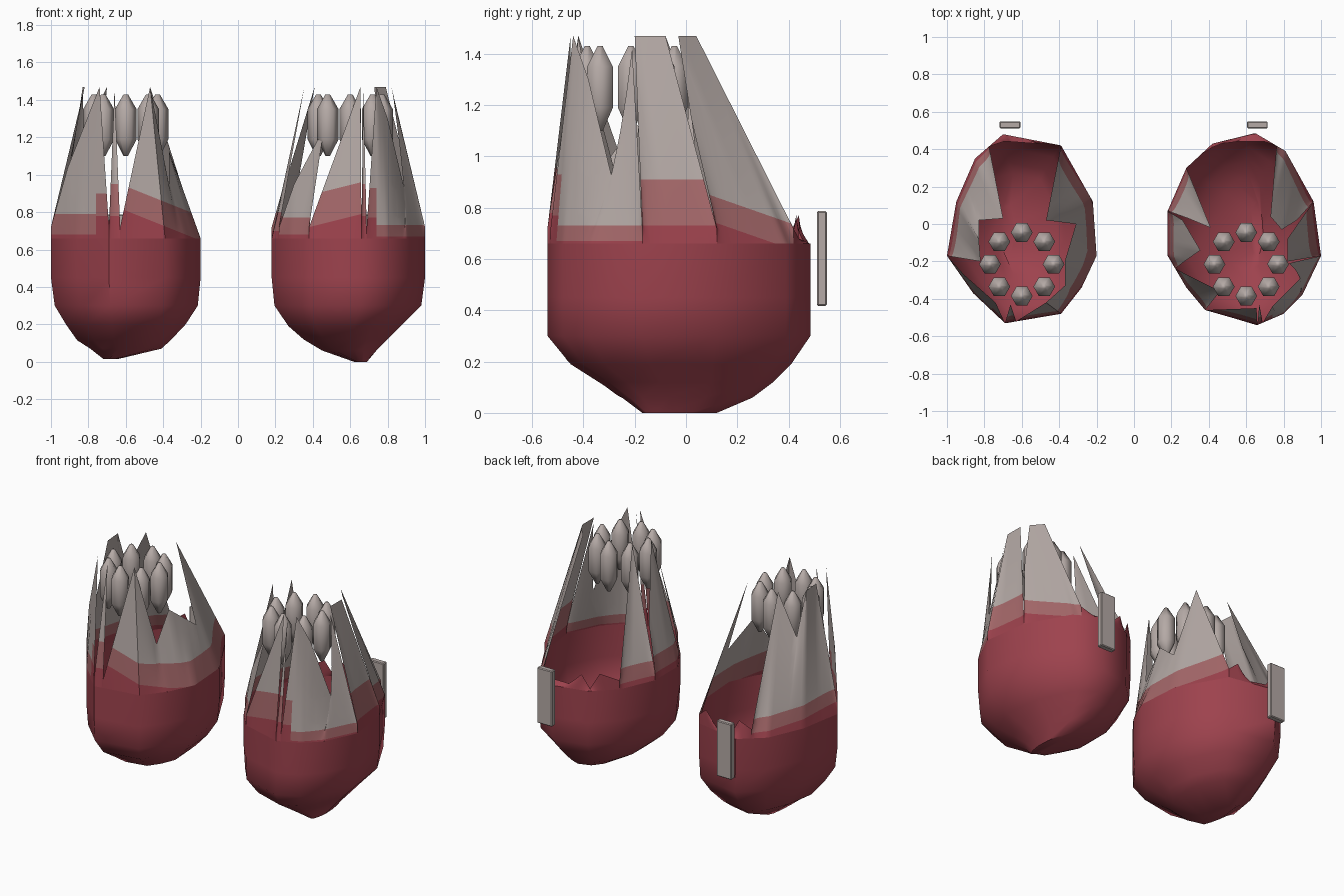
import bpy, bmesh, math
from mathutils import Vector

if "Cube" in bpy.data.objects:
    bpy.data.objects.remove(bpy.data.objects["Cube"])


def material(name, rgb):
    m = bpy.data.materials.new(name)
    m.diffuse_color = (*rgb, 1)
    m.use_nodes = True
    m.node_tree.nodes["Principled BSDF"].inputs["Base Color"].default_value = m.diffuse_color
    return m


MATS = [material("deep red", (0.34, 0.055, 0.075)),
        material("dusty pink", (0.38, 0.14, 0.145)),
        material("warm grey", (0.46, 0.40, 0.38))]
GREY = MATS[2]
BASE = 0.66   # height where the petals begin


def finish(bm, name, mats, angle=40):
    me = bpy.data.meshes.new(name)
    bm.to_mesh(me)
    bm.free()
    ob = bpy.data.objects.new(name, me)
    bpy.context.collection.objects.link(ob)
    for m in mats:
        me.materials.append(m)
    bpy.ops.object.select_all(action='DESELECT')
    ob.select_set(True)
    bpy.context.view_layer.objects.active = ob
    bpy.ops.object.shade_smooth_by_angle(angle=math.radians(angle))
    return ob


def along(points, t, closed=False):
    """Point on a polyline, one unit of t per segment."""
    n = len(points)
    i = int(math.floor(t + 1e-6))
    if not closed:
        i = min(i, n - 2)
    return Vector(points[i % n]).lerp(Vector(points[(i + 1) % n]), t - i)


def cup(name, outline, levels):
    """Rounded lower shell, open at the top; each level gives z and its x and y extents."""
    xs, ys = zip(*outline)
    x0, x1, y0, y1 = min(xs), max(xs), min(ys), max(ys)
    bm = bmesh.new()
    rings = []
    for z, a, b, c, d in levels + [(0.45, x0, x1, y0, y1), (BASE, x0, x1, y0, y1)]:
        rings.append([bm.verts.new((a + (b - a) * (x - x0) / (x1 - x0),
                                    c + (d - c) * (y - y0) / (y1 - y0), z)) for x, y in outline])
    n = len(outline)
    bm.faces.new(rings[0][::-1])
    for lo, hi in zip(rings, rings[1:]):
        for i in range(n):
            j = (i + 1) % n
            bm.faces.new((lo[i], lo[j], hi[j], hi[i]))
    finish(bm, name, MATS[:1], 50)


def cut(bm, co, no):
    bmesh.ops.bisect_plane(bm, geom=bm.verts[:] + bm.edges[:] + bm.faces[:],
                           plane_co=co, plane_no=no)


def petal(name, outline, t0, t1, tips, red_top, pink_top, slope=(0, 0), lift=None, notch=0.72):
    """Shard ruled from the cup rim up to a pointed top edge, banded by height.
    The bands tilt by slope, measured from the start of the petal; lift gives
    (x, side, red, pink) for a strip at one side whose bands are higher."""
    start, end = [along(outline, t, True) for t in (t0, t1)]
    top = [(*start, notch), *tips, (*end, notch)]
    segs = len(top) - 1
    cols, rows = segs * 6, 4
    bm = bmesh.new()
    grid = []
    for c in range(cols + 1):
        f = c / cols
        p = along(outline, t0 + (t1 - t0) * f, True)
        lo, hi = Vector((p.x, p.y, BASE)), along(top, f * segs)
        grid.append([bm.verts.new(lo.lerp(hi, r / rows)) for r in range(rows + 1)])
    for a, b in zip(grid, grid[1:]):
        for r in range(rows):
            bm.faces.new((a[r], b[r], b[r + 1], a[r + 1]))
    # cut at the colour boundaries, then colour by height
    for z in (red_top, pink_top):
        cut(bm, (*start, z), (-slope[0], -slope[1], 1))
    if lift:
        cut(bm, (lift[0], 0, 0), (1, 0, 0))
        for z in lift[2:]:
            cut(bm, (0, 0, z), (0, 0, 1))
    for f in bm.faces:
        c = f.calc_center_median()
        z = c.z - slope[0] * (c.x - start.x) - slope[1] * (c.y - start.y)
        red, pink = red_top, pink_top
        if lift and (c.x - lift[0]) * lift[1] > 0:
            z, red, pink = c.z, lift[2], lift[3]
        f.material_index = 0 if z < red else 1 if z < pink else 2
    finish(bm, name, MATS)


def capsules(name, cx, cy):
    """Ring of eight six-sided pointed capsules."""
    bm = bmesh.new()
    for k in range(8):
        a = k * math.pi / 4
        x, y = cx + 0.17 * math.cos(a), cy + 0.17 * math.sin(a)
        rings = [[bm.verts.new((x + r * math.cos(h * math.pi / 3),
                                y + r * math.sin(h * math.pi / 3), z)) for h in range(6)]
                 for z, r in ((1.10, 0.012), (1.19, 0.058), (1.35, 0.058), (1.43, 0.012))]
        bm.faces.new(rings[0][::-1])
        bm.faces.new(rings[-1])
        for lo, hi in zip(rings, rings[1:]):
            for i in range(6):
                j = (i + 1) % 6
                bm.faces.new((lo[i], lo[j], hi[j], hi[i]))
    finish(bm, name, [GREY], 80)


def plate(name, cx):
    """Thin upright plate behind the cup."""
    bm = bmesh.new()
    bmesh.ops.create_cube(bm, size=1)
    for v in bm.verts:
        v.co = (cx + v.co.x * 0.11, 0.53 + v.co.y * 0.038, 0.602 + v.co.z * 0.37)
    bmesh.ops.bevel(bm, geom=bm.edges[:], offset=0.005, segments=1, affect='EDGES')
    finish(bm, name, [GREY], 20)


LEFT = [(-1, -.17), (-.86, -.37), (-.69, -.53), (-.39, -.48), (-.28, -.34), (-.2, -.17),
        (-.22, .12), (-.39, .42), (-.7, .48), (-.85, .35), (-.95, .12)]
RIGHT = [(.18, -.17), (.28, -.34), (.38, -.46), (.66, -.54), (.8, -.48), (.9, -.38), (1, -.17),
         (.96, .12), (.81, .39), (.65, .485), (.42, .43), (.28, .3), (.18, .07)]

# cup levels: z, x range, y range
LEFT_LEVELS = [(.015, -.72, -.64, -.17, .12), (.07, -.79, -.41, -.27, .27),
               (.115, -.86, -.36, -.33, .33), (.2, -.92, -.28, -.46, .41),
               (.3, -.98, -.215, -.53, .475)]
RIGHT_LEVELS = [(0, .62, .69, -.17, .12), (.06, .45, .74, -.25, .26),
                (.12, .35, .8, -.34, .34), (.19, .27, .87, -.45, .41),
                (.3, .195, .98, -.54, .485)]

# petal: name, rim start, rim end, top points, red height, pink height, band slope, lifted strip
LEFT_PETALS = [
    ("back_outer_petals", 8.5, 11, [(-.7, .03, 1.47), (-.83, .02, 1.2), (-.83, -.08, 1.47),
                                    (-.82, -.2, 1.47)], .69, .77, (0, -.08)),
    ("front_outer_petal", 0, 2, [(-.91, -.27, 1.04), (-.74, -.42, 1.47)], .68, .79, (0, 0),
     (-.76, 1, .78, .9)),
    ("front_sliver", 2, 2.2, [(-.66, -.43, 1.46)], .78, .95),
    ("front_inner_petals", 2.2, 7, [(-.47, -.42, 1.47), (-.37, -.33, .95), (-.37, -.2, 1.13),
                                    (-.31, 0, .97), (-.47, .02, 1.47)], .82, .95, (-.4, 0)),
    ("back_rim", 7, 8.5, [(-.45, .43, .77), (-.52, .43, .68), (-.66, .44, .7),
                          (-.7, .44, .77)], .85, .95),
]
RIGHT_PETALS = [
    ("inner_petal", 12, 13.4, [(.26, .02, 1.0), (.355, -.14, 1.47), (.27, -.2, 1.0)], .7, .8),
    ("front_inner_petal", .4, 2, [(.3, -.28, .95), (.46, -.36, 1.25)], .68, .77),
    ("front_petal", 2, 3, [(.655, -.45, 1.47)], .72, .89, (.25, 0)),
    ("front_sliver", 3, 3.2, [(.67, -.43, 1.46)], .78, .95),
    ("front_outer_petal", 3.2, 6, [(.74, -.44, 1.47), (.8, -.38, 1.3), (.9, -.28, .88),
                                   (.83, -.21, 1.42)], .67, .73, (0, 0), (.74, -1, .77, .93)),
    ("outer_petal", 6, 7, [(.82, -.2, 1.47), (.82, -.08, 1.47)], .73, .91),
    ("back_outer_petal", 7, 8.3, [(.87, .02, 1.15), (.79, -.03, 1.47), (.73, .04, 1.47)],
     .74, .84, (0, -.35)),
    ("back_rim", 8.3, 11, [(.7, .44, .68), (.55, .44, .68), (.47, .43, .76),
                           (.42, .41, .67), (.37, .38, .77)], .85, .95),
    ("back_inner_petal", 11, 12, [(.41, -.02, 1.47), (.29, .03, 1.08)], .69, .78),
]

for side, outline, levels, petals, cx, plate_x in (
        ("left", LEFT, LEFT_LEVELS, LEFT_PETALS, -.6, -.663),
        ("right", RIGHT, RIGHT_LEVELS, RIGHT_PETALS, .6, .66)):
    cup(side + "_cup", outline, levels)
    for label, *args in petals:
        petal(f"{side}_{label}", outline, *args)
    capsules(side + "_capsules", cx, -.215)
    plate(side + "_plate", plate_x)
